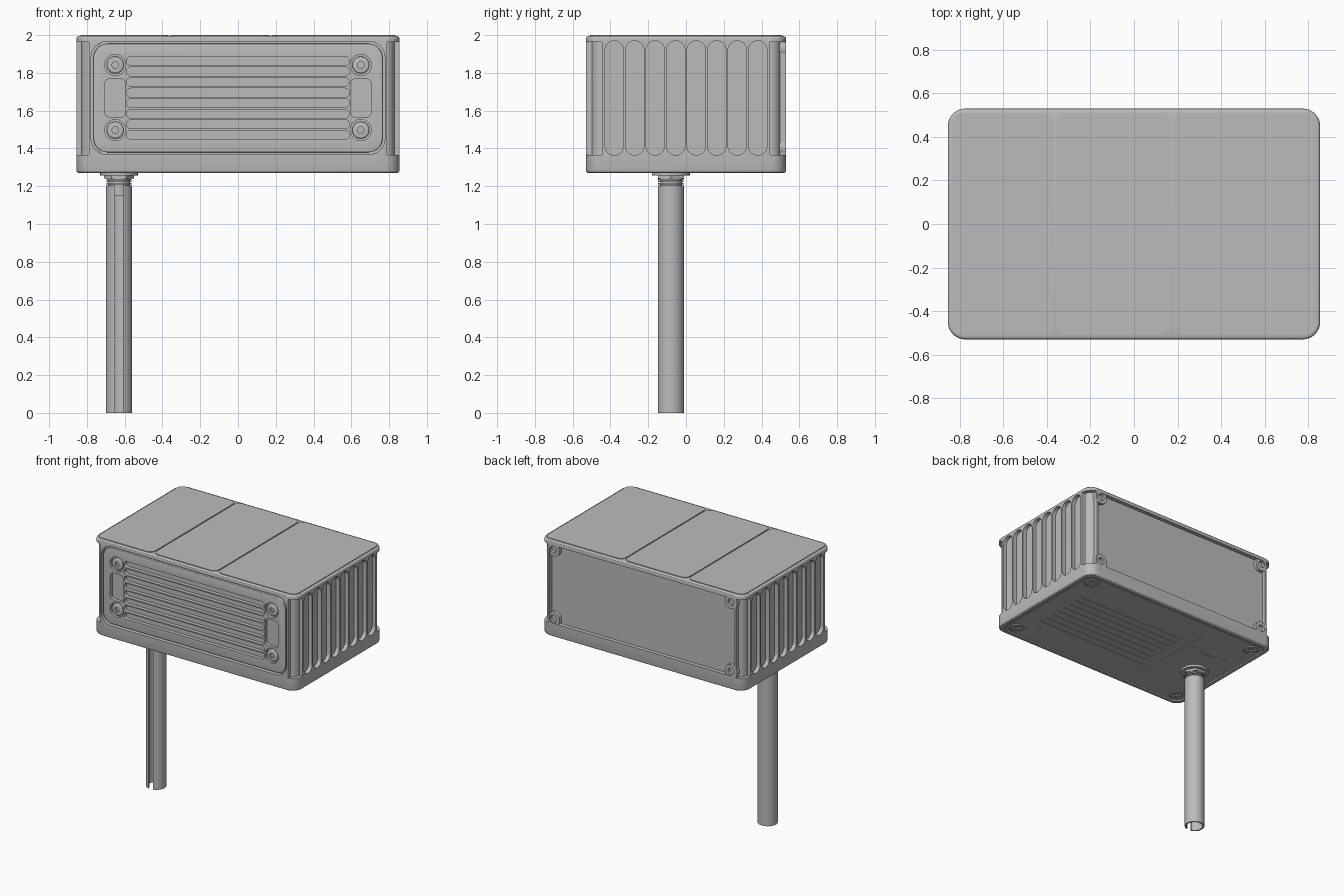
import bpy, bmesh, math
from mathutils import Vector

cube = bpy.data.objects.get("Cube")
if cube:
    bpy.data.objects.remove(cube, do_unlink=True)

grey = bpy.data.materials.new("metal_grey")
grey.use_nodes = True
grey.diffuse_color = (0.5, 0.5, 0.5, 1)
grey.node_tree.nodes["Principled BSDF"].inputs["Base Color"].default_value = (0.5, 0.5, 0.5, 1)

# Each axis maps profile coordinates (u, v) and depth n to x, y, z
AXES = {
    "x": lambda u, v, n: Vector((n, u, v)),
    "y": lambda u, v, n: Vector((u, n, v)),
    "z": lambda u, v, n: Vector((u, v, n)),
}


def rounded(cu, cv, w, h, r, seg=8):
    """Outline of a rounded rectangle."""
    r = min(r, w / 2 - 0.0005, h / 2 - 0.0005)
    pts = []
    for i, (su, sv) in enumerate(((1, 1), (-1, 1), (-1, -1), (1, -1))):
        for k in range(seg + 1):
            a = (i + k / seg) * math.pi / 2
            pts.append((cu + su * (w / 2 - r) + r * math.cos(a),
                        cv + sv * (h / 2 - r) + r * math.sin(a)))
    return pts


def circle(cu, cv, r, seg=24):
    return [(cu + r * math.cos(math.tau * k / seg), cv + r * math.sin(math.tau * k / seg))
            for k in range(seg)]


def add_prism(bm, pts, n0, n1, axis):
    lo = [bm.verts.new(AXES[axis](u, v, n0)) for u, v in pts]
    hi = [bm.verts.new(AXES[axis](u, v, n1)) for u, v in pts]
    bm.faces.new(lo)
    bm.faces.new(hi)
    for i in range(len(pts)):
        j = (i + 1) % len(pts)
        bm.faces.new((lo[i], lo[j], hi[j], hi[i]))


def make(name, prisms):
    """One object out of several (outline, n0, n1, axis) prisms."""
    bm = bmesh.new()
    for p in prisms:
        add_prism(bm, *p)
    bmesh.ops.recalc_face_normals(bm, faces=bm.faces)
    mesh = bpy.data.meshes.new(name)
    bm.to_mesh(mesh)
    bm.free()
    ob = bpy.data.objects.new(name, mesh)
    bpy.context.collection.objects.link(ob)
    mesh.materials.append(grey)
    return ob


def activate(ob):
    bpy.ops.object.select_all(action="DESELECT")
    ob.select_set(True)
    bpy.context.view_layer.objects.active = ob


def bevel(ob, width):
    activate(ob)
    m = ob.modifiers.new("Bevel", "BEVEL")
    m.width, m.segments, m.limit_method, m.angle_limit = width, 3, "ANGLE", math.radians(60)
    bpy.ops.object.modifier_apply(modifier=m.name)


def cut(ob, prisms):
    cutter = make("cutter", prisms)
    cutter.hide_render = True
    activate(ob)
    m = ob.modifiers.new("Cut", "BOOLEAN")
    m.operation, m.solver, m.object = "DIFFERENCE", "EXACT", cutter
    bpy.ops.object.modifier_apply(modifier=m.name)
    bpy.data.objects.remove(cutter, do_unlink=True)


SIDES = (-1, 1)
MID = 1.667           # middle height of the side details
corners = [(sx, sy) for sx in SIDES for sy in SIDES]

# Housing
body = make("housing", [(rounded(0, 0, 1.71, 1.06, 0.08), 1.27, 1.995, "z")])
bevel(body, 0.014)
cuts = []
for s in SIDES:       # side flutes
    for i in range(8):
        y = (i - 3.5) * 0.1085
        cuts.append((rounded(y, MID, 0.097, 0.605, 0.05), s * 0.825, s * 0.9, "x"))
for sx, sy in corners:  # corner notches
    cuts.append((rounded(sx * 0.895, sy * 0.545, 0.21, 0.2, 0.01, 2), 1.365, 1.963, "z"))
cuts.append((rounded(0, MID, 1.555, 0.6, 0.085), -0.6, -0.49, "y"))   # front recess
cuts.append((rounded(0, MID, 1.55, 0.59, 0.03), 0.6, 0.5, "y"))       # back recess
cuts.append((rounded(0, 0, 1.64, 0.99, 0.06), 1.2, 1.28, "z"))        # base recess
cut(body, cuts)

# Rounded columns standing inside the corner notches
for sx, sy in corners:
    make("corner_column", [(rounded(sx * 0.765, sy * 0.435, 0.125, 0.13, 0.055), 1.35, 1.97, "z")])

# Top panels separated by fine grooves
for x0, x1 in ((-0.835, -0.367), (-0.358, 0.168), (0.177, 0.835)):
    panel = make("top_panel", [(rounded((x0 + x1) / 2, 0, x1 - x0, 1.015, 0.045), 1.985, 2.0, "z")])

# Front face plate with louvre slots, pockets and screw seats
screws = [(sx * 0.65, z) for sx in SIDES for z in (1.497, 1.842)]
plate = make("front_plate", [(rounded(0, MID, 1.53, 0.575, 0.075), -0.525, -0.485, "y")])
bevel(plate, 0.005)
cuts = [(rounded(0, 1.472 + i * 0.0558, 1.18, 0.047, 0.024), -0.6, -0.497, "y") for i in range(8)]
cuts += [(rounded(s * 0.65, MID, 0.11, 0.205, 0.03), -0.6, -0.5, "y") for s in SIDES]
cuts += [(circle(x, z, 0.056), -0.6, -0.503, "y") for x, z in screws]
cut(plate, cuts)

for x, z in screws:
    head = make("front_screw", [(circle(x, z, 0.045), -0.524, -0.49, "y")])
    bevel(head, 0.007)
    cut(head, [(circle(x, z, 0.019, 6), -0.6, -0.508, "y")])

# Back panel ears with screw holes
for sx in SIDES:
    for z in (1.405, 1.93):
        ear = make("back_ear", [(circle(sx * 0.745, z, 0.052, 32), 0.48, 0.526, "y")])
        cut(ear, [(circle(sx * 0.745, z, 0.026), 0.505, 0.6, "y")])

# Base plate with vent slots and connector
base = make("base_plate", [(rounded(0, 0, 1.61, 0.96, 0.05), 1.275, 1.33, "z")])
cuts = [(rounded(0.2, (i - 3.5) * 0.064, 0.94, 0.036, 0.018), 1.2, 1.305, "z") for i in range(8)]
cuts.append((rounded(-0.35, 0, 0.008, 0.7, 0.003, 2), 1.2, 1.285, "z"))
cuts.append((rounded(-0.55, 0.18, 0.14, 0.05, 0.025), 1.2, 1.31, "z"))
cuts += [(circle(sx * 0.74, sy * 0.415, 0.06), 1.2, 1.295, "z") for sx, sy in corners]
cut(base, cuts)
make("connector", [(rounded(-0.55, 0.18, 0.1, 0.018, 0.009), 1.28, 1.32, "z")])
for sx, sy in corners:
    foot = make("base_foot", [(circle(sx * 0.74, sy * 0.415, 0.045), 1.272, 1.31, "z")])
    cut(foot, [(circle(sx * 0.74, sy * 0.415, 0.022, 6), 1.2, 1.288, "z")])
for x, y in ((0.62, 0.32), (-0.3, 0.32), (0.62, -0.32), (-0.3, -0.32), (-0.68, 0.18), (-0.42, 0.18)):
    make("base_screw", [(circle(x, y, 0.018, 16), 1.27, 1.29, "z")])

# Pole: collar, threaded neck and slit tube
PX, PY = -0.63, -0.08
collar = make("pole_collar", [(circle(PX, PY, 0.1, 32), 1.258, 1.29, "z"),
                              (circle(PX, PY, 0.08, 6), 1.24, 1.26, "z")])
neck = [(circle(PX, PY, 0.058), 1.15, 1.26, "z")]
neck += [(circle(PX, PY, 0.067), 1.21 + i * 0.012, 1.217 + i * 0.012, "z") for i in range(3)]
make("pole_neck", neck)


def slit_arc(r, half_gap, seg=40):
    """Open arc around the pole, leaving a slit on the front."""
    a = math.asin(half_gap / r)
    return [(PX + r * math.cos(t), PY + r * math.sin(t)) for t in
            (-math.pi / 2 + a + (math.tau - 2 * a) * k / seg for k in range(seg + 1))]


make("pole_tube", [(slit_arc(0.07, 0.02) + slit_arc(0.059, 0.02)[::-1], 0.0, 1.205, "z")])

# Smooth shading with sharp edges kept
bpy.ops.object.select_all(action="DESELECT")
for ob in bpy.context.scene.objects:
    if ob.type == "MESH":
        activate(ob)
        bpy.ops.object.shade_smooth_by_angle(angle=math.radians(30))
